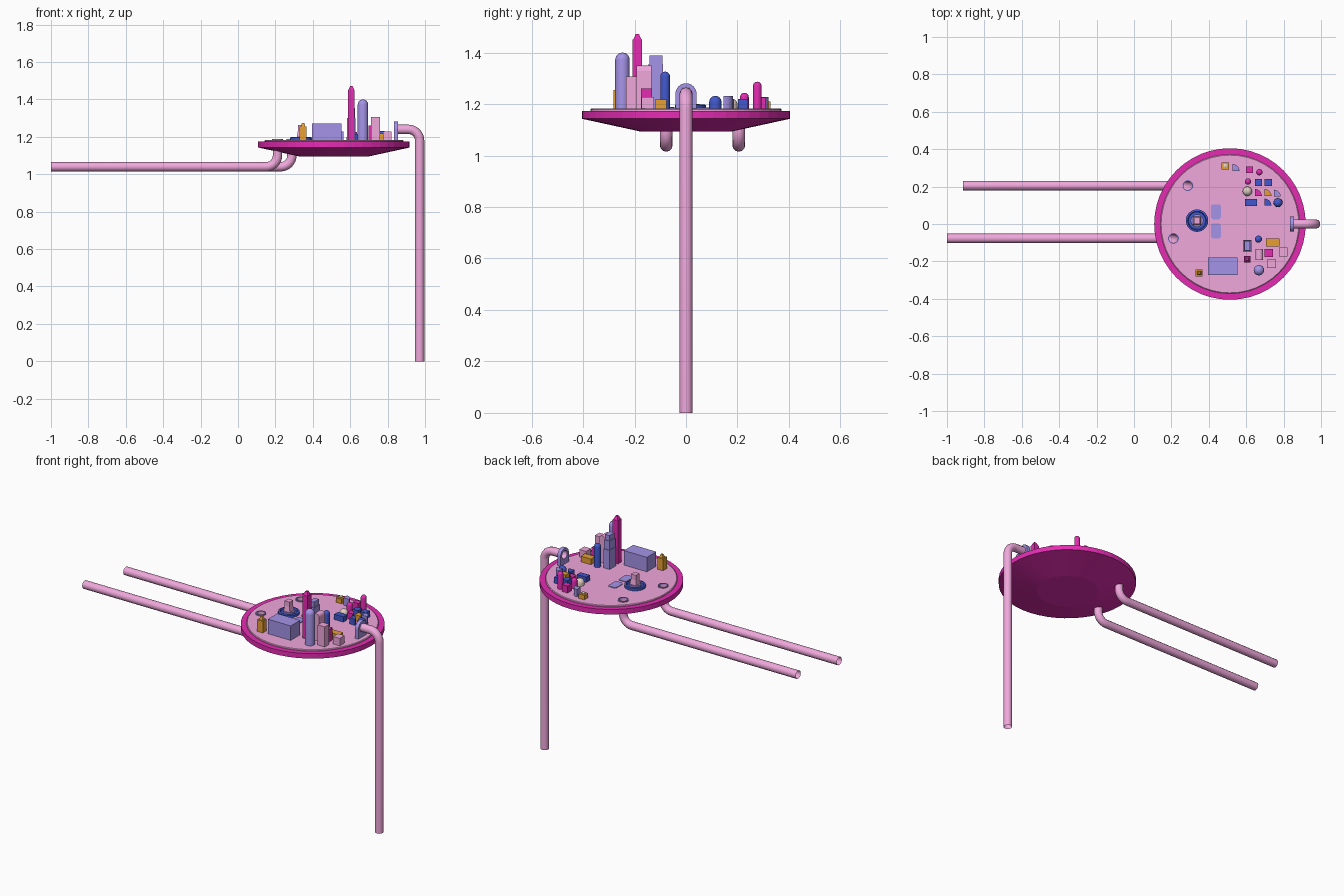
import bpy, bmesh, math
from math import sin, cos, pi

if "Cube" in bpy.data.objects:
    bpy.data.objects.remove(bpy.data.objects["Cube"])

def material(name, rgb):
    m = bpy.data.materials.new(name)
    m.diffuse_color = [((c / 255 + 0.055) / 1.055) ** 2.4 for c in rgb] + [1]
    m.use_nodes = True
    m.node_tree.nodes["Principled BSDF"].inputs["Base Color"].default_value = m.diffuse_color
    return m

PINK = material("pink", (240, 168, 220))
MAGENTA = material("magenta", (228, 44, 178))
LAVENDER = material("lavender", (165, 148, 232))
BLUE = material("blue", (66, 88, 205))
ORANGE = material("orange", (230, 160, 50))
CREAM = material("cream", (225, 208, 195))
FLOOR = 1.182
BASE = FLOOR - 0.004

def finish(name, bm, mat, smooth=False):
    bmesh.ops.remove_doubles(bm, verts=bm.verts, dist=1e-5)
    bmesh.ops.recalc_face_normals(bm, faces=bm.faces)
    me = bpy.data.meshes.new(name)
    bm.to_mesh(me)
    bm.free()
    ob = bpy.data.objects.new(name, me)
    bpy.context.collection.objects.link(ob)
    me.materials.append(mat)
    if smooth:
        select(ob)
        bpy.ops.object.shade_smooth_by_angle(angle=math.radians(35))
    return ob

def select(ob):
    bpy.ops.object.select_all(action='DESELECT')
    ob.select_set(True)
    bpy.context.view_layer.objects.active = ob

def prism(name, outline, z0, z1, mat, top=1.0):
    """Extrude a footprint upwards; top scales the upper outline."""
    bm = bmesh.new()
    n = len(outline)
    cx, cy = sum(p[0] for p in outline) / n, sum(p[1] for p in outline) / n
    lo = [bm.verts.new((x, y, z0)) for x, y in outline]
    hi = [bm.verts.new((cx + (x - cx) * top, cy + (y - cy) * top, z1)) for x, y in outline]
    bm.faces.new(lo)
    bm.faces.new(hi)
    for i in range(n):
        j = (i + 1) % n
        bm.faces.new((lo[i], lo[j], hi[j], hi[i]))
    return finish(name, bm, mat)

def box(name, x, y, sx, sy, z1, mat, z0=BASE, top=1.0):
    a, b = sx / 2, sy / 2
    return prism(name, [(x - a, y - b), (x + a, y - b), (x + a, y + b), (x - a, y + b)], z0, z1, mat, top)

def quarter(name, x, y, s, z1, mat):
    h = s / 2
    arc = [(x - h + s * cos(i * pi / 16), y - h + s * sin(i * pi / 16)) for i in range(9)]
    return prism(name, [(x - h, y - h)] + arc, BASE, z1, mat)

def lathe(name, prof, x, y, n, mat, smooth=True):
    bm = bmesh.new()
    rows = [[bm.verts.new((x + r * cos(2 * pi * i / n), y + r * sin(2 * pi * i / n), z))
             for i in range(n)] for r, z in prof]
    for a, b in zip(rows, rows[1:]):
        for i in range(n):
            j = (i + 1) % n
            bm.faces.new((a[i], a[j], b[j], b[i]))
    return finish(name, bm, mat, smooth)

def dome(name, x, y, r, z1, mat):
    cap = [(r * cos(i * pi / 12), z1 - r + r * sin(i * pi / 12)) for i in range(7)]
    return lathe(name, [(0, BASE), (r, BASE)] + cap, x, y, 20, mat)

def pipe(name, pts):
    cu = bpy.data.curves.new(name, 'CURVE')
    cu.dimensions = '3D'
    cu.bevel_depth = 0.025
    cu.bevel_resolution = 4
    sp = cu.splines.new('POLY')
    sp.points.add(len(pts) - 1)
    for p, q in zip(sp.points, pts):
        p.co = (*q, 1)
    ob = bpy.data.objects.new(name, cu)
    bpy.context.collection.objects.link(ob)
    cu.materials.append(PINK)
    select(ob)
    bpy.ops.object.convert(target='MESH')
    bpy.ops.object.shade_smooth_by_angle(angle=math.radians(40))

# Round platform: tapered magenta tray and pink floor
CX = 0.513
tray = lathe("platform_tray", [(0, 1.094), (0.18, 1.094), (0.405, 1.143), (0.405, 1.174),
                               (0.37, 1.174), (0, 1.174)], CX, 0, 48, MAGENTA, False)
floor = lathe("platform_floor", [(0, 1.172), (0.372, 1.172), (0.372, 1.179), (0.368, FLOOR), (0, FLOOR)],
              CX, 0, 48, PINK, False)

# Two drain pipes passing down through the platform and away to the left
R = 0.06
for k, (x, y, end) in enumerate([(0.288, 0.205, -0.915), (0.211, -0.077, -1.0)]):
    cutter = lathe("hole_cutter", [(0, 1.05), (0.025, 1.05), (0.025, 1.25), (0, 1.25)], x, y, 24, PINK)
    cutter.hide_render = True
    for ob in (tray, floor):
        m = ob.modifiers.new("hole", 'BOOLEAN')
        m.operation, m.object, m.solver = 'DIFFERENCE', cutter, 'EXACT'
        select(ob)
        bpy.ops.object.modifier_apply(modifier=m.name)
    bpy.data.objects.remove(cutter)
    bend = [(x - R + R * cos(i * pi / 16), y, 1.04 + R - R * sin(i * pi / 16)) for i in range(9)]
    pipe(f"drain_pipe_{k}", [(x, y, 1.184)] + bend + [(end, y, 1.04)])
    lathe(f"drain_collar_{k}", [(0.024, FLOOR), (0.024, 1.188), (0.03, 1.188), (0.03, FLOOR)], x, y, 24, LAVENDER)

# Supply pipe rising from the ground and bending in over the rim
bend = [(0.971 - R + R * cos(i * pi / 16), 0, 1.24 - R + R * sin(i * pi / 16)) for i in range(9)]
pipe("supply_pipe", [(0.971, 0, 0)] + bend + [(0.836, 0, 1.24)])

# Arched portal around the supply pipe mouth
bm = bmesh.new()
W, D = 0.041, 1.24 - BASE
c = math.atan2(D, W)
angles = sorted([i * pi / 12 for i in range(24)] + [pi + c, 2 * pi - c])
rings = [[], [], [], []]
for a in angles:
    s = W if sin(a) > -1e-6 else min(W / max(abs(cos(a)), 1e-6), D / abs(sin(a)))
    for ring, r, x in zip(rings, (0.025, s, s, 0.025), (0.834, 0.834, 0.856, 0.856)):
        ring.append(bm.verts.new((x, r * cos(a), 1.24 + r * sin(a))))
for k in range(4):
    p, q = rings[k], rings[(k + 1) % 4]
    for i in range(len(angles)):
        j = (i + 1) % len(angles)
        bm.faces.new((p[i], p[j], q[j], q[i]))
finish("pipe_portal", bm, LAVENDER)

# Tall towers
dome("round_tower_lavender", 0.668, -0.247, 0.028, 1.40, LAVENDER)
dome("round_tower_blue", 0.665, -0.081, 0.019, 1.326, BLUE)
box("needle_tower", 0.606, -0.189, 0.036, 0.036, 1.45, MAGENTA)
box("needle_tip", 0.606, -0.189, 0.032, 0.032, 1.472, MAGENTA, 1.45, 0.4)
for k, (sx, sy, z) in enumerate([(0.044, 0.064, 1.30), (0.037, 0.057, 1.355), (0.03, 0.05, 1.388)]):
    box(f"stepped_tower_{k}", 0.606, -0.117, sx, sy, z, LAVENDER)

# Barrel roofed tower
box("barrel_tower", 0.67, -0.163, 0.042, 0.058, 1.329, PINK)
bm = bmesh.new()
arch = [[bm.verts.new((0.67 + 0.021 * cos(i * pi / 10), y, 1.329 + 0.021 * sin(i * pi / 10)))
         for i in range(11)] for y in (-0.192, -0.134)]
bm.faces.new(arch[0])
bm.faces.new(arch[1])
for i in range(10):
    bm.faces.new((arch[0][i], arch[0][i + 1], arch[1][i + 1], arch[1][i]))
finish("barrel_roof", bm, PINK, True)

# Plain blocks: x, y, width, depth, top, colour
for k, b in enumerate([
        (0.474, -0.226, 0.158, 0.092, 1.272, LAVENDER),
        (0.736, -0.212, 0.048, 0.044, 1.307, PINK),
        (0.720, -0.154, 0.045, 0.043, 1.26, MAGENTA),
        (0.798, -0.149, 0.046, 0.048, 1.228, PINK),
        (0.742, -0.098, 0.07, 0.043, 1.217, ORANGE),
        (0.348, -0.262, 0.038, 0.038, 1.255, ORANGE),
        (0.488, 0.31, 0.038, 0.038, 1.21, ORANGE),
        (0.617, 0.29, 0.038, 0.036, 1.225, MAGENTA),
        (0.665, 0.222, 0.038, 0.038, 1.22, BLUE),
        (0.718, 0.222, 0.038, 0.038, 1.22, BLUE),
        (0.625, 0.115, 0.064, 0.036, 1.215, BLUE)]):
    box(f"block_{k}", *b)
box("orange_block_cap", 0.348, -0.262, 0.024, 0.024, 1.274, ORANGE, 1.255, 0.5)
lathe("orange_block_knob", [(0.011, 1.208), (0.011, 1.216), (0, 1.222)], 0.488, 0.31, 12, CREAM)

# Quarter round blocks and domed drums
for k, q in enumerate([(0.545, 0.302, 0.037, 1.228, LAVENDER), (0.665, 0.168, 0.037, 1.22, MAGENTA),
                       (0.716, 0.168, 0.037, 1.22, ORANGE), (0.766, 0.165, 0.037, 1.232, LAVENDER),
                       (0.716, 0.117, 0.037, 1.22, BLUE)]):
    quarter(f"quarter_block_{k}", *q)
for k, d in enumerate([(0.670, 0.277, 0.017, 1.287, MAGENTA), (0.609, 0.227, 0.017, 1.244, MAGENTA),
                       (0.606, 0.175, 0.025, 1.222, CREAM), (0.77, 0.114, 0.024, 1.232, BLUE)]):
    dome(f"domed_drum_{k}", *d)

# Monument on a round basin
lathe("basin", [(0.06, BASE), (0.06, 1.196), (0.05, 1.199), (0.046, 1.189), (0, 1.189)], 0.337, 0.018, 32, BLUE)
lathe("basin_plinth", [(0.034, 1.185), (0.034, 1.2), (0, 1.2)], 0.337, 0.018, 24, LAVENDER)
box("monument_base", 0.337, 0.018, 0.045, 0.045, 1.232, PINK, 1.198, 0.75)
box("monument_top", 0.337, 0.018, 0.034, 0.034, 1.262, PINK, 1.23)

# Two flat rounded pools
for k, y in enumerate((0.065, -0.037)):
    pts = []
    for q, (sx, sy) in enumerate([(1, 1), (-1, 1), (-1, -1), (1, -1)]):
        for i in range(4):
            a = q * pi / 2 + i * pi / 6
            pts.append((0.438 + sx * 0.014 + 0.013 * cos(a), y + sy * 0.027 + 0.013 * sin(a)))
    prism(f"pool_{k}", pts, BASE, 1.186, LAVENDER)
